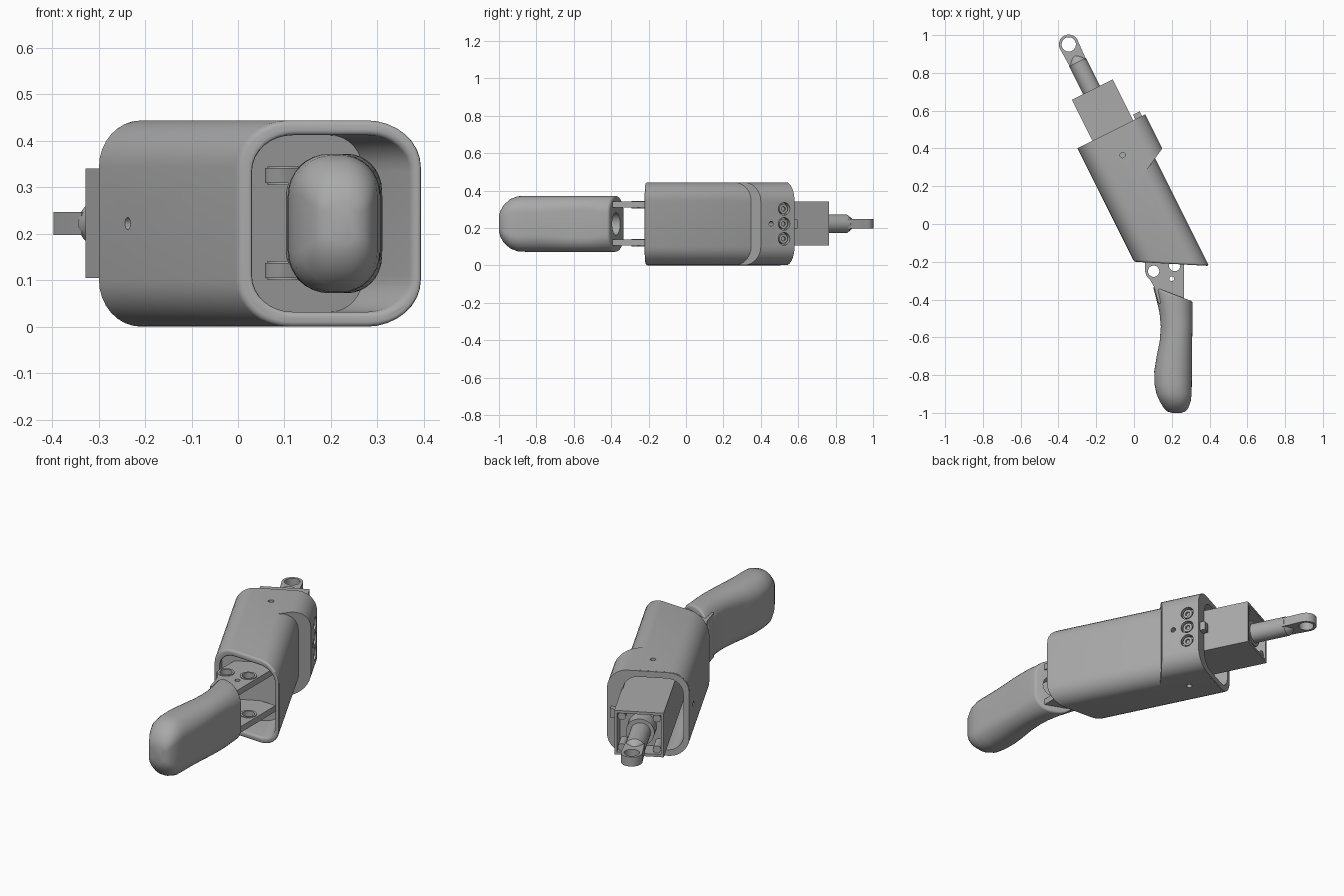
import bpy, bmesh, math
from mathutils import Matrix, Vector

cube = bpy.data.objects.get("Cube")
if cube:
    bpy.data.objects.remove(cube)

grey = bpy.data.materials.new("plain grey")
grey.use_nodes = True
grey.diffuse_color = (0.4, 0.4, 0.4, 1)
grey.node_tree.nodes["Principled BSDF"].inputs["Base Color"].default_value = (0.4, 0.4, 0.4, 1)

TILT = math.atan2(1, 2)   # heading of the housing
MID = 0.222               # mid height


def make(name, bm, tilt=TILT):
    bmesh.ops.recalc_face_normals(bm, faces=bm.faces)
    me = bpy.data.meshes.new(name)
    bm.to_mesh(me)
    bm.free()
    me.materials.append(grey)
    ob = bpy.data.objects.new(name, me)
    bpy.context.collection.objects.link(ob)
    ob.rotation_euler.z = tilt
    return ob


def activate(ob):
    bpy.ops.object.select_all(action='DESELECT')
    ob.select_set(True)
    bpy.context.view_layer.objects.active = ob


def smooth(ob, angle=32):
    activate(ob)
    bpy.ops.object.shade_smooth_by_angle(angle=math.radians(angle))


def combine(ob, other, operation='DIFFERENCE'):
    activate(ob)
    mod = ob.modifiers.new("cut", 'BOOLEAN')
    mod.operation, mod.object, mod.solver = operation, other, 'EXACT'
    bpy.ops.object.modifier_apply(modifier=mod.name)
    bpy.data.objects.remove(other)


def rounded_rect(x0, x1, z0, z1, r, steps=8):
    pts = []
    corners = [(x1 - r, z1 - r), (x0 + r, z1 - r), (x0 + r, z0 + r), (x1 - r, z0 + r)]
    for k, (cx, cz) in enumerate(corners):
        for i in range(steps + 1):
            a = math.pi / 2 * (k + i / steps)
            pts.append((cx + r * math.cos(a), cz + r * math.sin(a)))
    return pts


def loft(name, loops, tilt=TILT):
    bm = bmesh.new()
    rings = [[bm.verts.new(p) for p in loop] for loop in loops]
    n = len(rings[0])
    for a, b in zip(rings, rings[1:]):
        for i in range(n):
            bm.faces.new((a[i], a[(i + 1) % n], b[(i + 1) % n], b[i]))
    bm.faces.new(rings[0])
    bm.faces.new(rings[-1])
    return make(name, bm, tilt)


def prism(name, rect, front, back):
    return loft(name, [[(x, f(x), z) for x, z in rect] for f in (front, back)])


def box(name, x0, x1, y0, y1, z0, z1):
    bm = bmesh.new()
    bmesh.ops.create_cube(bm, size=1)
    for v in bm.verts:
        v.co = ((x0, x1)[v.co.x > 0], (y0, y1)[v.co.y > 0], (z0, z1)[v.co.z > 0])
    return make(name, bm)


def rod(name, p, q, r, r2=None, sides=32, tilt=TILT):
    p, q = Vector(p), Vector(q)
    bm = bmesh.new()
    rot = (q - p).to_track_quat('Z', 'Y').to_matrix().to_4x4()
    bmesh.ops.create_cone(bm, cap_ends=True, segments=sides, radius1=r,
                          radius2=r if r2 is None else r2, depth=(q - p).length,
                          matrix=Matrix.Translation((p + q) / 2) @ rot)
    return make(name, bm, tilt)


def slab(name, outline, z0, z1, tilt=TILT):
    return loft(name, [[(x, y, z) for x, y in outline] for z in (z0, z1)], tilt)


def const(value):
    return lambda x: value


def bevel_end(ob, test, width):
    bm = bmesh.new()
    bm.from_mesh(ob.data)
    edges = [e for e in bm.edges if all(test(v.co) for v in e.verts)
             and len(e.link_faces) == 2 and e.calc_face_angle() > 0.7]
    bmesh.ops.bevel(bm, geom=edges, offset=width, segments=4, profile=0.5, affect='EDGES')
    bm.to_mesh(ob.data)
    bm.free()


# Housing: slanted front, thicker collar at the rear
def mouth(x):
    return -0.23 - 0.571 * x


housing = prism("housing", rounded_rect(-0.089, 0.256, 0, 0.444, 0.1), mouth, const(0.485))
collar = prism("collar", rounded_rect(-0.0885, 0.313, 0.0005, 0.4435, 0.1),
               lambda x: 0.128 + 0.52 * x, const(0.492))
combine(housing, collar, 'UNION')
hollow = rounded_rect(-0.06, 0.236, 0.032, 0.412, 0.078)
combine(housing, prism("front_void", hollow, lambda x: mouth(x) - 0.1, const(-0.13)))
combine(housing, prism("rear_void", hollow, const(-0.08), const(0.6)))

# Pin holes on all four sides and recessed screw seats
combine(housing, rod("pin_hole", (0.109, 0.353, -0.1), (0.109, 0.353, 0.6), 0.014))
combine(housing, rod("side_hole", (-0.2, 0.353, MID), (0.5, 0.353, MID), 0.013))
for k in (-1, 0, 1):
    z = MID + 0.08 * k
    combine(housing, rod("seat", (0.285, 0.43, z), (0.35, 0.43, z), 0.034))
    screw = rod("collar_screw", (0.28, 0.43, z), (0.306, 0.43, z), 0.025)
    combine(screw, rod("socket", (0.296, 0.43, z), (0.32, 0.43, z), 0.013, sides=6))
    smooth(screw)
bevel_end(housing, lambda c: abs(c.y - mouth(c.x)) < 0.002, 0.011)
smooth(housing)
box("clip_tab", 0.255, 0.293, 0.45, 0.52, MID - 0.024, MID + 0.024)

# Drive unit with an open rear end
drive = box("drive_box", 0.0, 0.241, 0.0, 0.735, 0.105, 0.34)
combine(drive, box("pocket", 0.014, 0.227, 0.64, 0.8, 0.119, 0.326))
for x in (0.035, 0.206):
    for z in (0.14, 0.305):
        smooth(rod("corner_post", (x, 0.63, z), (x, 0.725, z), 0.02, sides=20))
smooth(rod("rod_guide", (0.118, 0.63, MID), (0.118, 0.715, MID), 0.07))

# Output rod with flat eye
smooth(rod("output_rod", (0.116, 0.63, MID), (0.116, 0.9, MID), 0.05))
smooth(rod("rod_taper", (0.116, 0.9, MID), (0.116, 0.935, MID), 0.05, 0.025))
arc = [(0.116 + 0.052 * math.cos(math.pi * i / 16),
        1.005 + 0.052 * math.sin(math.pi * i / 16)) for i in range(17)]
eye = slab("rod_eye", [(0.069, 0.89), (0.163, 0.89)] + arc, MID - 0.025, MID + 0.025)
combine(eye, rod("eye_hole", (0.116, 1.005, 0), (0.116, 1.005, 0.5), 0.038))
smooth(eye)

# Bracket plates joining the housing and grip
outline = [(0.06, -0.11), (0.058, -0.25), (0.066, -0.275), (0.085, -0.295), (0.105, -0.33),
           (0.13, -0.42), (0.265, -0.42), (0.265, -0.06), (0.12, -0.06)]
for name, z in (("lower_bracket", 0.105), ("upper_bracket", 0.309)):
    plate = slab(name, outline, z, z + 0.032, 0)
    for x, y, r in ((0.104, -0.25, 0.03), (0.215, -0.22, 0.03), (0.2, -0.29, 0.013)):
        combine(plate, rod("hole", (x, y, 0), (x, y, 0.5), r, tilt=0))
        if r > 0.02:
            ring = rod("bracket_ring", (x, y, z - 0.004), (x, y, z + 0.036), 0.041, tilt=0)
            combine(ring, rod("bore", (x, y, 0), (x, y, 0.5), r, tilt=0))
            smooth(ring)
    smooth(plate)

# Grip: y, left x, right x, half height, slant of the section
sections = [(-1.0, 0.2, 0.25, 0.045, 0), (-0.992, 0.175, 0.272, 0.07, 0),
            (-0.975, 0.158, 0.287, 0.1, 0), (-0.94, 0.137, 0.3, 0.132, 0),
            (-0.9, 0.119, 0.305, 0.147, 0), (-0.85, 0.109, 0.306, 0.15, 0),
            (-0.78, 0.107, 0.307, 0.15, 0), (-0.7, 0.12, 0.307, 0.15, 0),
            (-0.62, 0.136, 0.308, 0.15, 0), (-0.54, 0.142, 0.309, 0.15, 0.2),
            (-0.46, 0.135, 0.31, 0.15, 0.6), (-0.39, 0.118, 0.31, 0.15, 1),
            (-0.33, 0.1, 0.311, 0.15, 1)]
loops = []
for y, x0, x1, h, s in sections:
    r = 0.45 * min(x1 - x0, 2 * h)
    loops.append([(x, y - 0.38 * s * (x - 0.1), z)
                  for x, z in rounded_rect(x0, x1, MID - h, MID + h, r)])
grip = loft("grip", loops, 0)
bevel_end(grip, lambda c: abs(c.y + 0.33 + 0.38 * (c.x - 0.1)) < 0.002, 0.012)
normal = Vector((0.356, 0.934, 0))
centre = Vector((0.215, -0.374, MID))
combine(grip, rod("grip_slot", centre - normal * 0.06, centre + normal * 0.05, 0.06, tilt=0))
smooth(grip, 40)
